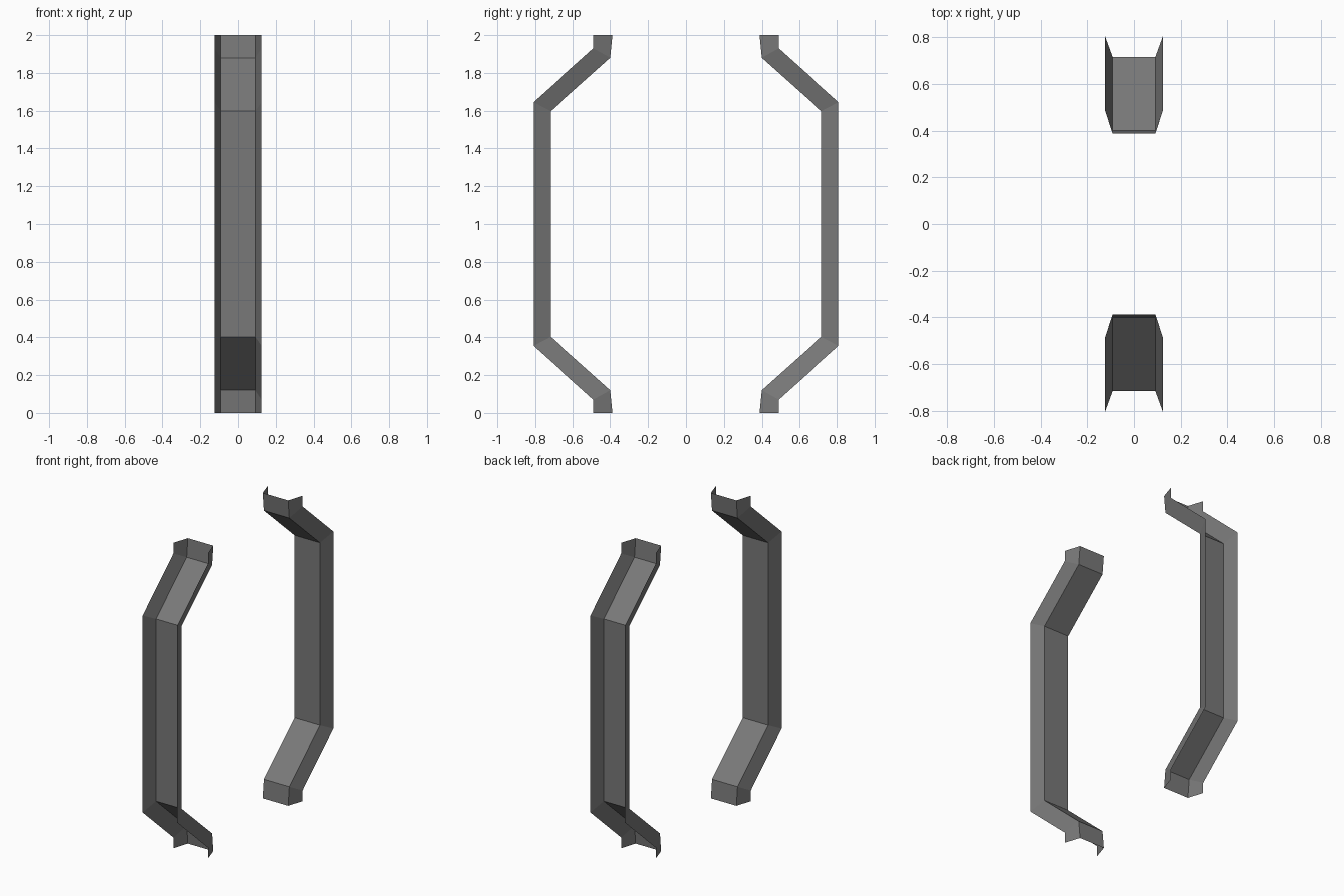
import bpy, bmesh

cube = bpy.data.objects.get("Cube")
if cube:
    bpy.data.objects.remove(cube, do_unlink=True)

# Dark grey metal
metal = bpy.data.materials.new("dark_grey_metal")
metal.use_nodes = True
colour = (0.19, 0.19, 0.19, 1)
metal.diffuse_color = colour
metal.node_tree.nodes["Principled BSDF"].inputs["Base Color"].default_value = colour

HEIGHT = 2.0
WEB_HALF, RIM_HALF = 0.092, 0.125

# Lower half of the bent path as (y, z), for the channel floor and its open rim
WEB = [(0.388, 0), (0.40, 0.12), (0.717, 0.403)]
RIM = [(0.49, 0), (0.49, 0.07), (0.808, 0.355)]


def full_path(half):
    """Mirror the lower half of a path to the top."""
    return half + [(y, HEIGHT - z) for y, z in reversed(half)]


def make_brace(name, side):
    """Sweep a flared open channel, with its open side facing outward."""
    bm = bmesh.new()
    rows = []
    for (wy, wz), (ry, rz) in zip(full_path(WEB), full_path(RIM)):
        section = [(-RIM_HALF, ry, rz), (-WEB_HALF, wy, wz),
                   (WEB_HALF, wy, wz), (RIM_HALF, ry, rz)]
        rows.append([bm.verts.new((x * side, y * side, z)) for x, y, z in section])
    for low, high in zip(rows, rows[1:]):
        for i in range(3):
            bm.faces.new((low[i], high[i], high[i + 1], low[i + 1]))
    mesh = bpy.data.meshes.new(name)
    bm.to_mesh(mesh)
    bm.free()
    mesh.materials.append(metal)
    obj = bpy.data.objects.new(name, mesh)
    bpy.context.collection.objects.link(obj)
    return obj


# Matching braces at the front and back
make_brace("front_brace", -1)
make_brace("back_brace", 1)
